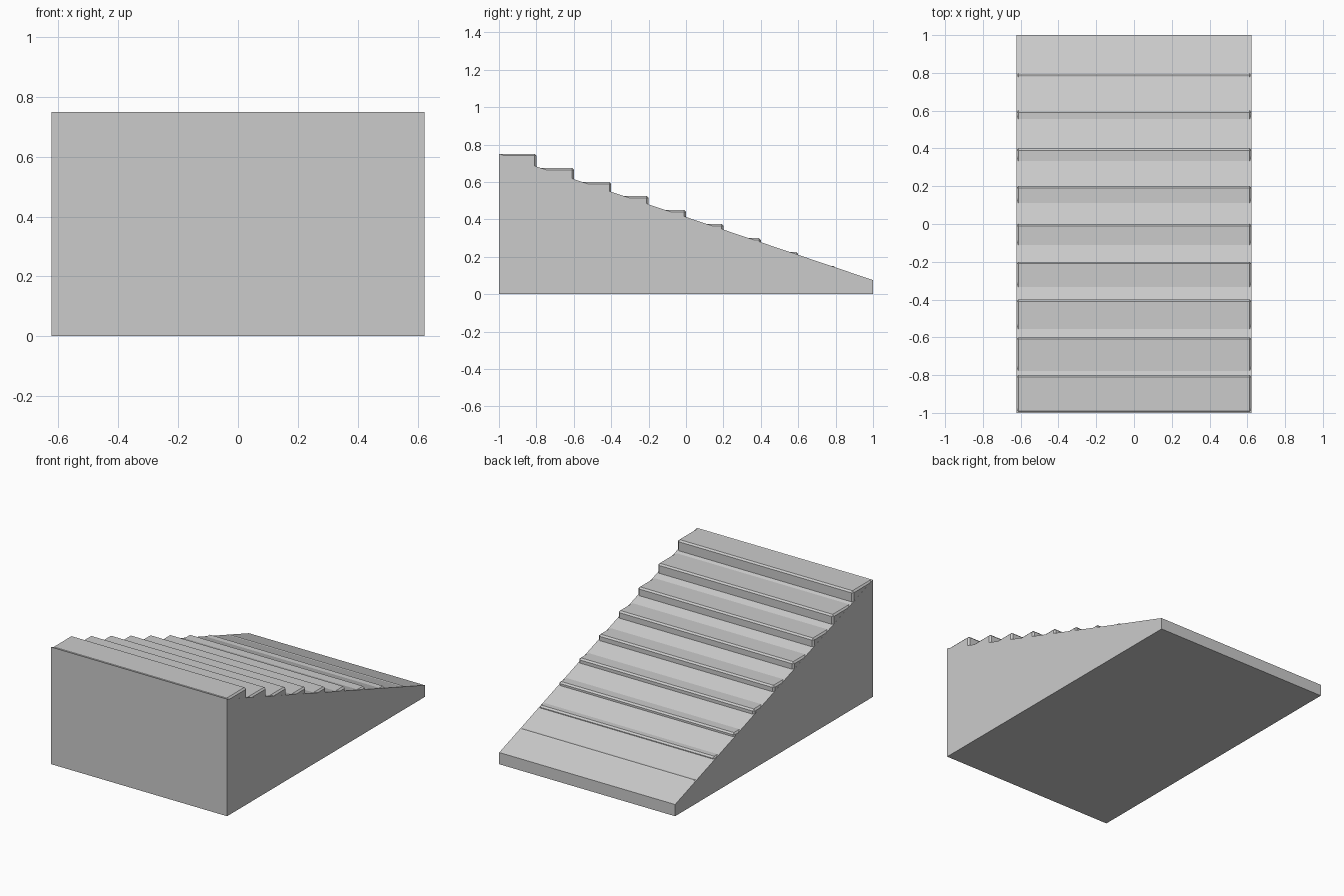
import bpy, bmesh

if "Cube" in bpy.data.objects:
    bpy.data.objects.remove(bpy.data.objects["Cube"])

HALF_W = 0.623      # half width in x
STEPS = 10
RUN = 2.0 / STEPS   # depth of one step
RISE = 0.75 / STEPS
BEVEL = 0.01
INSET = 0.0005      # keeps step sides off the ramp's side faces


def add_object(name, bm):
    bmesh.ops.recalc_face_normals(bm, faces=bm.faces)
    mesh = bpy.data.meshes.new(name)
    bm.to_mesh(mesh)
    bm.free()
    obj = bpy.data.objects.new(name, mesh)
    bpy.context.collection.objects.link(obj)
    return obj


# Solid wedge: side profile extruded across x
bm = bmesh.new()
profile = [(-1, 0), (1, 0), (1, RISE), (-1, STEPS * RISE)]
face = bm.faces.new([bm.verts.new((-HALF_W, y, z)) for y, z in profile])
ext = bmesh.ops.extrude_face_region(bm, geom=[face])
verts = [g for g in ext["geom"] if isinstance(g, bmesh.types.BMVert)]
bmesh.ops.translate(bm, verts=verts, vec=(2 * HALF_W, 0, 0))
add_object("ramp", bm)

# Chamfered step blocks poking through the ramp (the lowest one is buried, so left out)
for i in range(STEPS - 1):
    top = (STEPS - i) * RISE
    height = top - 0.02
    bm = bmesh.new()
    bmesh.ops.create_cube(bm, size=1)
    bmesh.ops.scale(bm, verts=bm.verts, vec=(2 * (HALF_W - INSET), RUN - INSET, height))
    bmesh.ops.translate(bm, verts=bm.verts,
                        vec=(0, -1 + (i + 0.5) * RUN + INSET / 2, top - height / 2))
    step = add_object(f"step_{i + 1}", bm)
    mod = step.modifiers.new("chamfer", "BEVEL")
    mod.width = BEVEL
    mod.segments = 1
